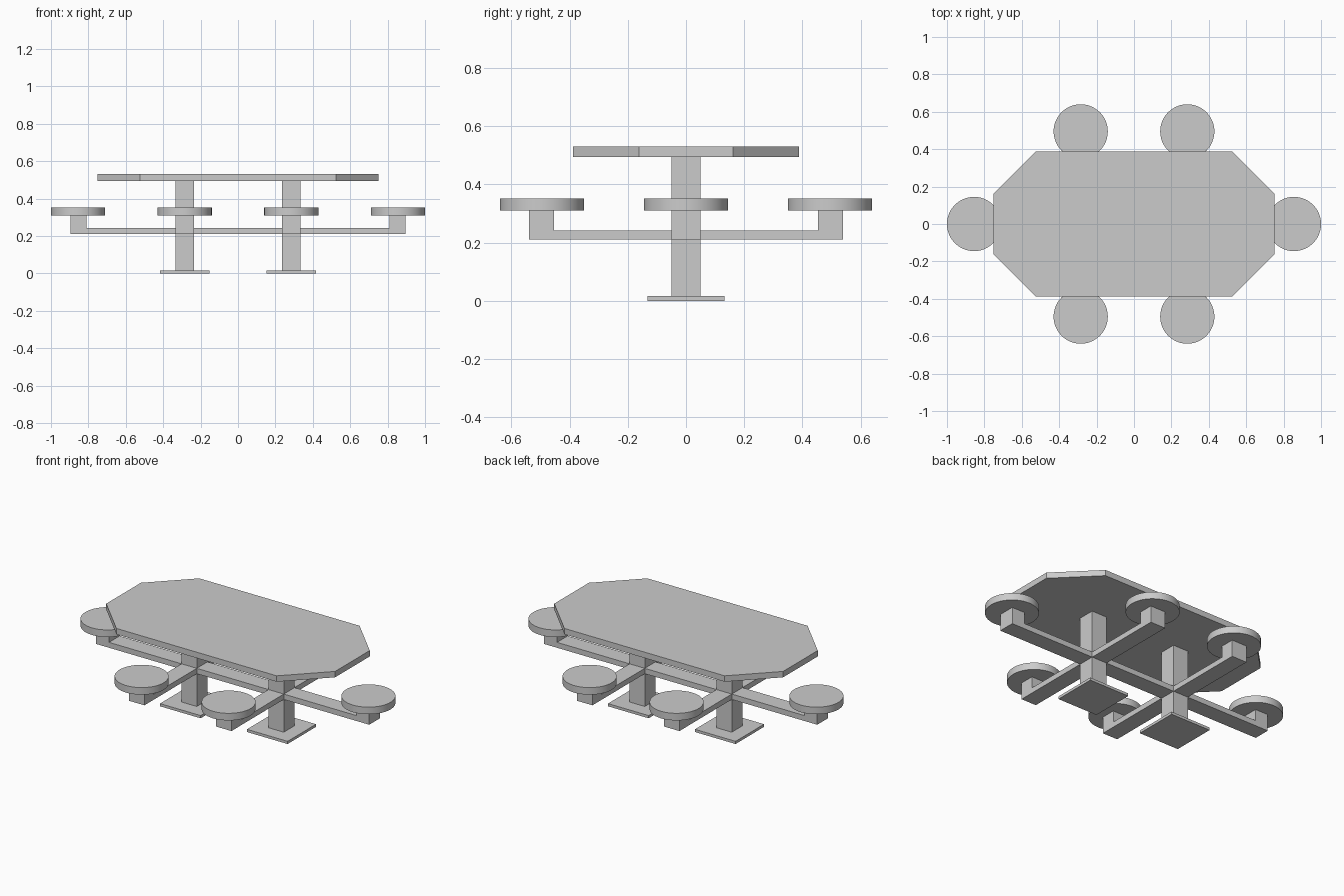
import bpy, bmesh
from math import pi
from mathutils import Matrix

if "Cube" in bpy.data.objects:
    bpy.data.objects.remove(bpy.data.objects["Cube"])

POST_X = 0.285      # pedestal offset from centre
BAR = 0.10          # width of posts and arms


def prism(name, pts, depth, matrix=Matrix()):
    """Extrude a 2D outline along its local z, then place it."""
    bm = bmesh.new()
    face = bm.faces.new([bm.verts.new((x, y, 0)) for x, y in pts])
    ext = bmesh.ops.extrude_face_region(bm, geom=[face])
    bmesh.ops.translate(bm, vec=(0, 0, depth),
                        verts=[v for v in ext["geom"] if isinstance(v, bmesh.types.BMVert)])
    bmesh.ops.recalc_face_normals(bm, faces=bm.faces)
    bm.transform(matrix)
    mesh = bpy.data.meshes.new(name)
    bm.to_mesh(mesh)
    bm.free()
    obj = bpy.data.objects.new(name, mesh)
    bpy.context.collection.objects.link(obj)
    return obj


def slab(name, x, half, z0, z1):
    pts = [(x - half, -half), (x + half, -half), (x + half, half), (x - half, half)]
    return prism(name, pts, z1 - z0, Matrix.Translation((0, 0, z0)))


def arm(name, reach, stub, matrix=Matrix()):
    """Bar with an upturned stub at each end, running along x."""
    half = [(reach, 0.21), (reach, 0.31), (reach - stub, 0.31), (reach - stub, 0.242)]
    pts = half + [(-x, z) for x, z in reversed(half)]
    upright = Matrix.Translation((0, BAR / 2, 0)) @ Matrix.Rotation(pi / 2, 4, 'X')
    return prism(name, pts, BAR, matrix @ upright)


def seat(x, y):
    bpy.ops.mesh.primitive_cylinder_add(vertices=48, radius=0.145, depth=0.042,
                                        location=(x, y, 0.331))
    bpy.context.object.name = "seat"
    bpy.ops.object.shade_smooth_by_angle()


# Table top with cut corners
corner = [(0.525, 0.388), (0.75, 0.162)]
right = corner + [(x, -y) for x, y in reversed(corner)]
prism("table_top", right + [(-x, y) for x, y in reversed(right)], 0.035,
      Matrix.Translation((0, 0, 0.495)))

# Long arm and end seats
arm("long_arm", 0.895, 0.085)

for s in (-1, 1):
    x = s * POST_X
    # Pedestal and its foot plate
    slab("foot_plate", x, 0.133, 0, 0.016)
    slab("post", x, BAR / 2, 0.016, 0.495)
    # Cross arm
    arm("cross_arm", 0.54, 0.087,
        Matrix.Translation((x, 0, 0)) @ Matrix.Rotation(pi / 2, 4, 'Z'))
    # Round seats
    seat(s * 0.855, 0)
    for y in (-0.495, 0.495):
        seat(x, y)
